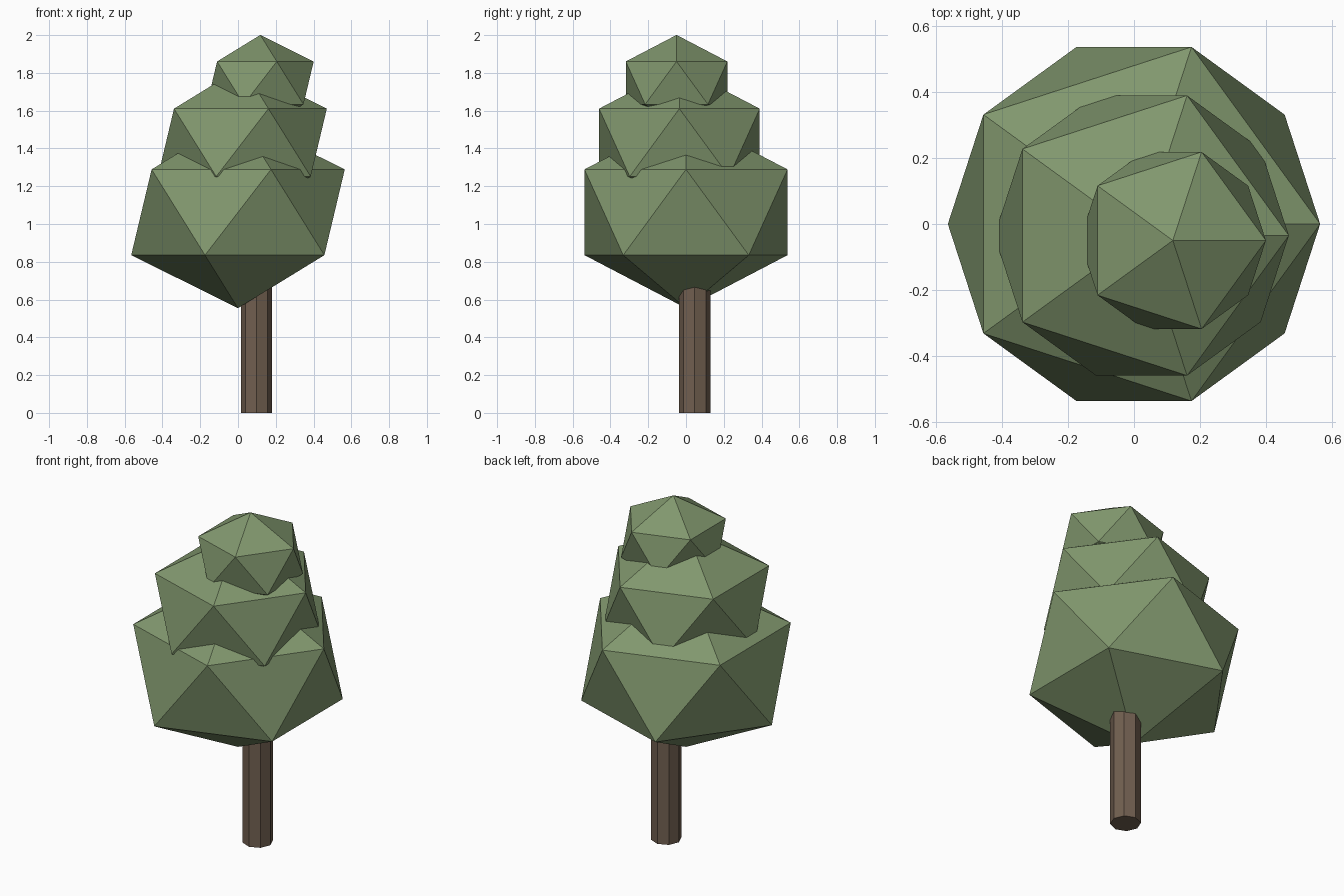
import bpy

if "Cube" in bpy.data.objects:
    bpy.data.objects.remove(bpy.data.objects["Cube"])


def material(name, rgb):
    m = bpy.data.materials.new(name)
    m.diffuse_color = (*rgb, 1)
    m.use_nodes = True
    m.node_tree.nodes["Principled BSDF"].inputs["Base Color"].default_value = m.diffuse_color
    return m


leaf_green = material("leaf green", (0.22, 0.31, 0.155))
bark_brown = material("bark brown", (0.165, 0.115, 0.08))

# Trunk: octagonal post running up into the lowest foliage
TRUNK_TOP = 0.95
bpy.ops.mesh.primitive_cylinder_add(vertices=8, radius=0.083, depth=TRUNK_TOP,
                                    location=(0.098, 0.046, TRUNK_TOP / 2))
trunk = bpy.context.object
trunk.name = "trunk"
trunk.data.materials.append(bark_brown)

# Foliage: three squashed icosahedra, stacked off-centre and shrinking upward
SQUASH = 0.803
clumps = [
    ("foliage_lower", 0.632, (0.0, 0.0, 1.062)),
    ("foliage_middle", 0.5, (0.023, -0.035, 1.431)),
    ("foliage_top", 0.316, (0.118, -0.05, 1.747)),
]
for name, radius, location in clumps:
    bpy.ops.mesh.primitive_ico_sphere_add(subdivisions=1, radius=radius, location=location)
    clump = bpy.context.object
    clump.name = name
    clump.scale.z = SQUASH
    clump.data.materials.append(leaf_green)
